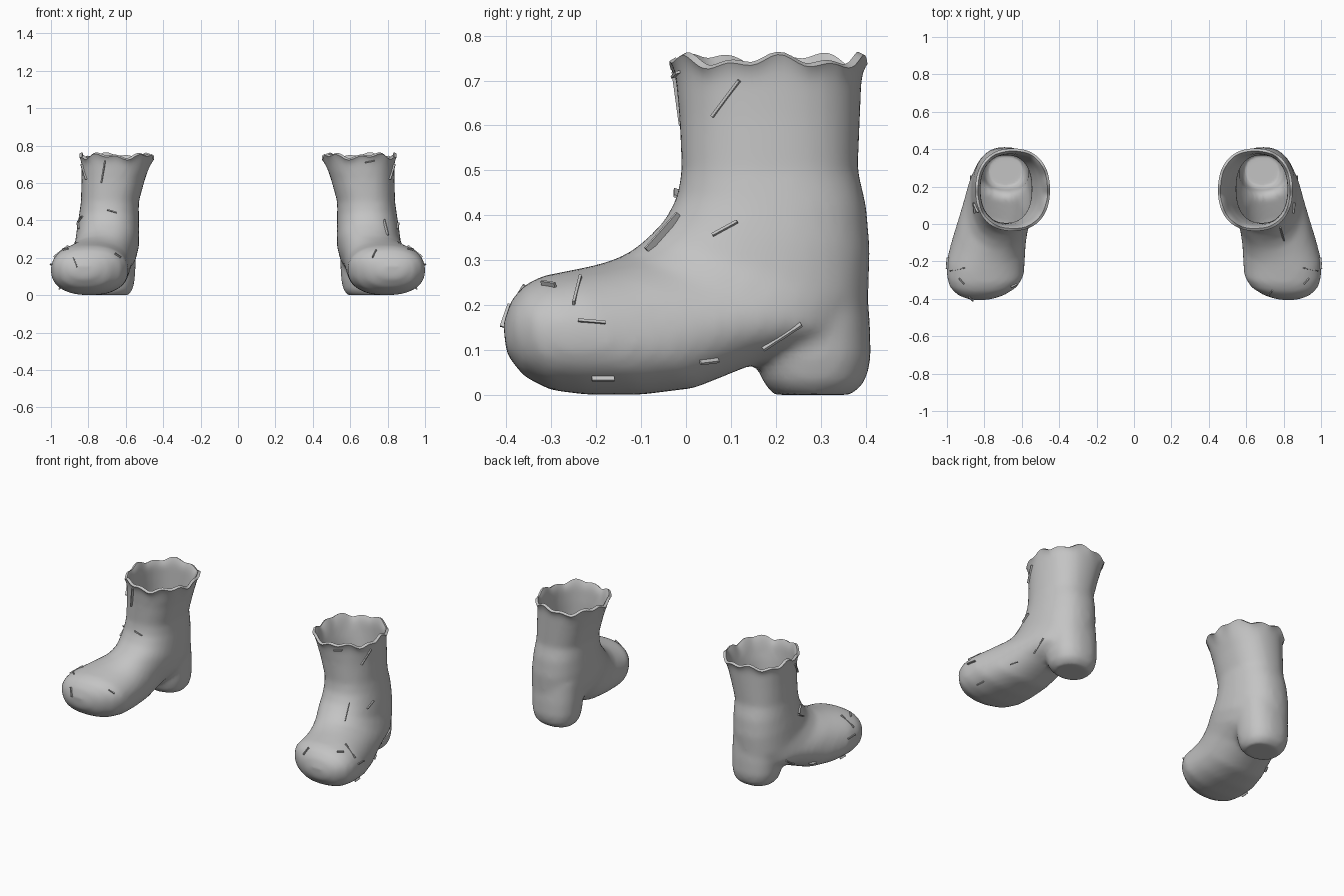
import bpy, bmesh, math
from mathutils import Vector, Matrix
from mathutils.bvhtree import BVHTree

cube = bpy.data.objects.get("Cube")
if cube:
    bpy.data.objects.remove(cube, do_unlink=True)

grey = bpy.data.materials.new("worn_grey")
grey.use_nodes = True
COLOUR = (0.55, 0.55, 0.55, 1)
grey.diffuse_color = COLOUR
grey.node_tree.nodes["Principled BSDF"].inputs["Base Color"].default_value = COLOUR

# Slices from shaft to toe: front y, front z, back y, back z, centre x, half width
UPPER = [
    (-.03, .80, .395, .80, .645, .19),
    (-.025, .72, .392, .72, .65, .188),
    (-.015, .62, .388, .62, .667, .17),
    (-.01, .50, .383, .50, .685, .155),
    (-.02, .44, .402, .42, .69, .16),
    (-.05, .385, .41, .32, .695, .167),
    (-.09, .345, .405, .20, .70, .172),
    (-.13, .315, .35, .12, .72, .178),
    (-.17, .298, .18, .08, .75, .185),
    (-.21, .287, .02, .015, .775, .197),
    (-.26, .277, -.10, 0, .79, .207),
    (-.32, .265, -.22, 0, .795, .207),
    (-.36, .245, -.30, .01, .805, .183),
    (-.39, .21, -.36, .04, .817, .13),
    (-.407, .16, -.40, .09, .825, .06),
]
HEEL = [
    (.13, .28, .40, .28, .69, .145),
    (.145, .16, .41, .16, .69, .143),
    (.155, .08, .412, .08, .69, .138),
    (.17, .03, .40, .03, .688, .125),
    (.195, 0, .37, 0, .685, .10),
]
# Frayed strips on the outer sides: pairs of (y, z)
SIDE_STRIPS = [
    ((.06, .62), (.12, .70)), ((.06, .355), (.115, .385)),
    ((-.25, .2), (-.235, .26)), ((-.24, .165), (-.18, .16)),
    ((-.32, .245), (-.29, .24)), ((.17, .105), (.255, .16)),
    ((.03, .075), (.07, .08)), ((-.21, .04), (-.16, .04)),
]
# Frayed strips on the fronts: pairs of (distance from middle, z)
FRONT_STRIPS = {
    "right": [((.73, .6), (.71, .72)), ((.70, .455), (.65, .44)),
              ((.85, .39), (.83, .42)), ((.88, .2), (.86, .15)),
              ((.66, .22), (.63, .2))],
    "left": [((.72, .2), (.74, .24)), ((.78, .4), (.8, .32)),
             ((.73, .72), (.68, .71))],
}


def loft(bm, slices, side, steps=32, power=2 / 2.3):
    """Closed skin through rounded slices."""
    def bend(v):
        return math.copysign(abs(v) ** power, v)
    rings = []
    for fy, fz, by, bz, cx, half in slices:
        front, back = Vector((0, fy, fz)), Vector((0, by, bz))
        mid, reach = (front + back) / 2, (front - back) / 2
        ring = []
        for i in range(steps):
            a = math.tau * i / steps
            p = mid + reach * bend(math.cos(a))
            p.x = side * (cx + half * bend(math.sin(a)))
            ring.append(bm.verts.new(p))
        rings.append(ring)
    for low, high in zip(rings, rings[1:]):
        for i in range(steps):
            j = (i + 1) % steps
            bm.faces.new((low[i], low[j], high[j], high[i]))
    bm.faces.new(rings[0])
    bm.faces.new(rings[-1])


def make_object(name, bm):
    mesh = bpy.data.meshes.new(name)
    bm.to_mesh(mesh)
    bm.free()
    mesh.materials.append(grey)
    obj = bpy.data.objects.new(name, mesh)
    bpy.context.collection.objects.link(obj)
    return obj


def activate(obj):
    bpy.ops.object.select_all(action='DESELECT')
    obj.select_set(True)
    bpy.context.view_layer.objects.active = obj


def apply_modifier(obj, kind, **settings):
    activate(obj)
    mod = obj.modifiers.new(kind, kind)
    for key, value in settings.items():
        setattr(mod, key, value)
    bpy.ops.object.modifier_apply(modifier=mod.name)


def open_top(obj, side):
    """Cut the shaft open and give it a torn, slightly flared rim."""
    bm = bmesh.new()
    bm.from_mesh(obj.data)
    bmesh.ops.bisect_plane(bm, geom=bm.verts[:] + bm.edges[:] + bm.faces[:],
                           plane_co=(0, 0, .74), plane_no=(0, 0, 1),
                           clear_outer=True)
    lowest = min(v.co.z for v in bm.verts)
    axis = Vector((side * .65, .18, 0))
    for v in bm.verts:
        v.co.z -= lowest
        if v.co.z > .66:
            out = v.co - axis
            out.z = 0
            a = math.atan2(out.y, out.x * side)
            t = (v.co.z - .66) / .08
            v.co.z += t * (.01 * math.sin(5 * a + 1) + .008 * math.sin(11 * a))
            v.co += out.normalized() * .012 * max(t, 0) ** 4
    bm.to_mesh(obj.data)
    bm.free()


def add_strip(bm, tree, ends, direction):
    """Thin strip standing on the surface between two projected points."""
    hits = [tree.ray_cast(e - direction * 3, direction) for e in ends]
    if any(h[0] is None for h in hits):
        return
    p, q = hits[0][0], hits[1][0]
    along = q - p
    normal = (hits[0][1] + hits[1][1]).normalized()
    across = along.cross(normal).normalized()
    up = across.cross(along).normalized()
    frame = Matrix((along, across * .006, up * .016)).transposed().to_4x4()
    frame.translation = (p + q) / 2 + up * .003
    bmesh.ops.create_cube(bm, size=1, matrix=frame)


def build_boot(name, side):
    # Boot body: upper and heel fused into one skin
    bm = bmesh.new()
    loft(bm, UPPER, side)
    loft(bm, HEEL, side)
    bmesh.ops.recalc_face_normals(bm, faces=bm.faces)
    boot = make_object(name + "_boot", bm)
    apply_modifier(boot, 'REMESH', mode='VOXEL', voxel_size=.014)
    apply_modifier(boot, 'SMOOTH', factor=.5, iterations=8)
    open_top(boot, side)
    apply_modifier(boot, 'SOLIDIFY', thickness=.016, offset=-1)
    boot.data.materials.clear()
    boot.data.materials.append(grey)
    activate(boot)
    bpy.ops.object.shade_smooth_by_angle(angle=math.radians(40))

    # Frayed strips scattered over the skin
    skin = bmesh.new()
    skin.from_mesh(boot.data)
    tree = BVHTree.FromBMesh(skin)
    skin.free()
    bm = bmesh.new()
    for pair in SIDE_STRIPS:
        add_strip(bm, tree, [Vector((0, y, z)) for y, z in pair],
                  Vector((-side, 0, 0)))
    for pair in FRONT_STRIPS[name]:
        add_strip(bm, tree, [Vector((side * x, 0, z)) for x, z in pair],
                  Vector((0, 1, 0)))
    bmesh.ops.recalc_face_normals(bm, faces=bm.faces)
    make_object(name + "_frayed_strips", bm)


build_boot("right", -1)
build_boot("left", 1)
